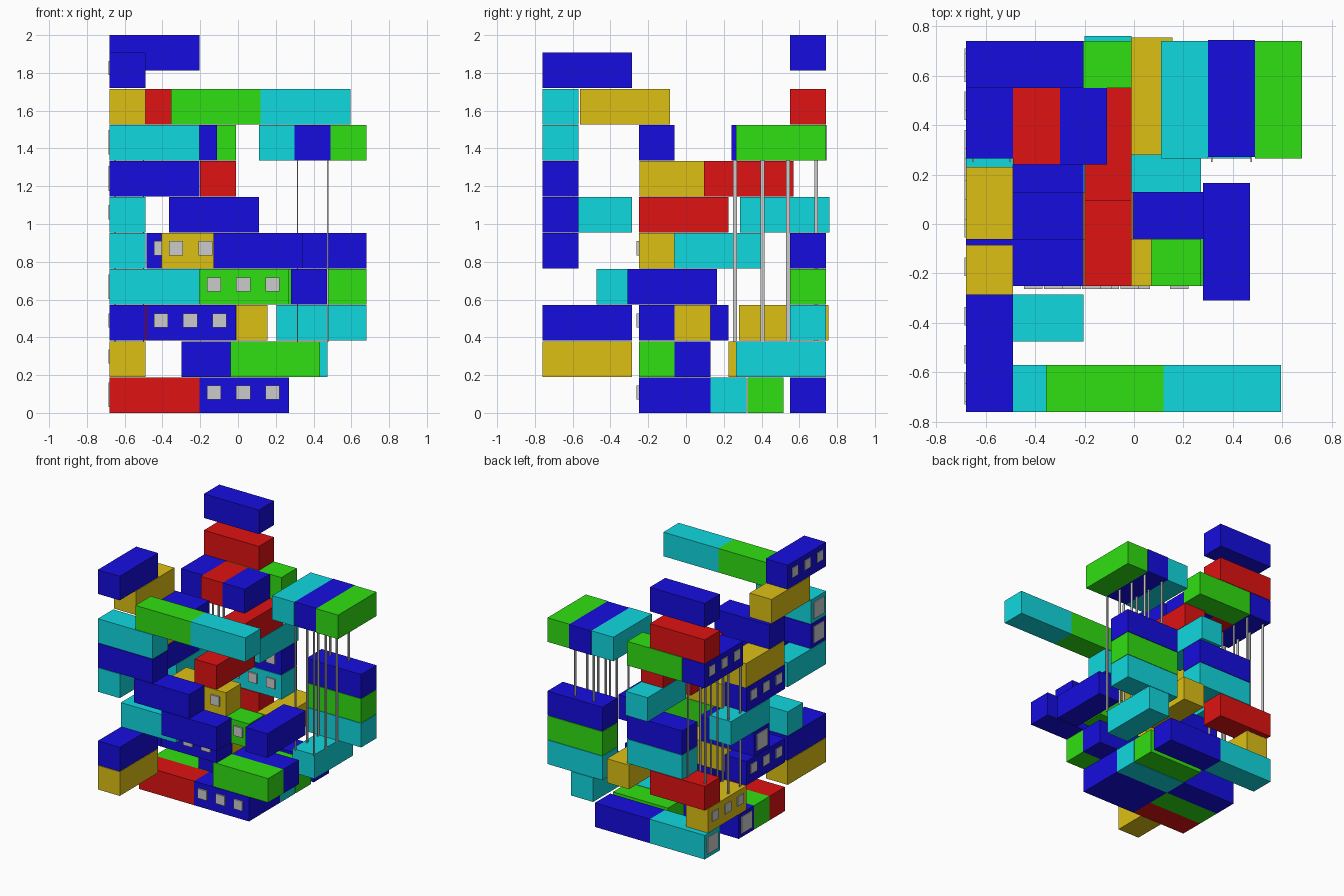
import bpy

if "Cube" in bpy.data.objects:
    bpy.data.objects.remove(bpy.data.objects["Cube"])

W, L, H, PITCH = 0.19, 0.475, 0.188, 0.191   # module width, length, height, storey pitch

COLOURS = {
    "blue": (0.008, 0.004, 0.74, 1), "cyan": (0.005, 0.69, 0.74, 1),
    "red": (0.74, 0.006, 0.006, 1), "green": (0.03, 0.74, 0.006, 1),
    "gold": (0.73, 0.53, 0.007, 1),
}
mats = {}
for cname, rgba in COLOURS.items():
    mats[cname] = bpy.data.materials.new(cname)
    mats[cname].diffuse_color = rgba


def box(name, lo, hi, colour=None):
    bpy.ops.mesh.primitive_cube_add(size=1, location=[(a + b) / 2 for a, b in zip(lo, hi)])
    ob = bpy.context.object
    ob.name = name
    ob.scale = [b - a for a, b in zip(lo, hi)]
    bpy.ops.object.transform_apply(location=False, rotation=False, scale=True)
    if colour:
        ob.data.materials.append(mats[colour])
    return ob


def module(z, axis, colour, x, y, windows="", length=L):
    """One container; windows: F = three on front, S = three on left side, E = one on left end."""
    sx, sy = (length, W) if axis == "x" else (W, length)
    box(f"{colour}_module", (x, y, z), (x + sx, y + sy, z + H), colour)
    for i in range(3):
        o = 0.04 + 0.155 * i
        if "F" in windows:
            box("front_window", (x + o, y - 0.012, z + 0.07), (x + o + 0.075, y + 0.01, z + 0.145))
        if "S" in windows:
            box("side_window", (x - 0.006, y + o, z + 0.07), (x + 0.01, y + o + 0.075, z + 0.145))
    if "E" in windows:
        box("end_window", (x - 0.006, y + 0.03, z + 0.03), (x + 0.01, y + 0.16, z + 0.16))


def storey(n, *modules):
    for m in modules:
        module(n * PITCH, *m)


# ground storey: two columns of parallel modules
storey(0,
       ("x", "red", -0.68, -0.25), ("x", "green", -0.68, -0.06),
       ("x", "blue", -0.68, 0.13, "E"), ("x", "cyan", -0.68, 0.55, "E"),
       ("x", "blue", -0.205, -0.25, "F"), ("x", "blue", -0.205, -0.06),
       ("x", "cyan", -0.205, 0.13), ("x", "green", -0.205, 0.325),
       ("x", "blue", -0.205, 0.55))
storey(1,
       ("y", "gold", -0.68, -0.76), ("x", "green", -0.04, -0.25),
       ("x", "blue", -0.30, -0.06, "", 0.735),
       ("y", "gold", -0.68, 0.225, "S"), ("y", "cyan", 0.285, 0.265))
storey(2,
       ("y", "blue", -0.68, -0.76), ("y", "blue", -0.68, -0.25, "S"),
       ("x", "blue", -0.485, -0.25, "F"), ("x", "gold", -0.48, -0.06),
       ("y", "gold", -0.035, 0.28), ("x", "red", -0.68, 0.55),
       ("x", "cyan", 0.205, 0.55))
storey(3,
       ("x", "cyan", -0.68, -0.475), ("x", "blue", -0.68, -0.06, "E"),
       ("x", "green", -0.205, -0.25, "F"), ("y", "blue", 0.28, -0.31),
       ("x", "cyan", -0.485, 0.55, "F"), ("x", "green", 0.205, 0.55))
storey(4,
       ("y", "cyan", -0.68, -0.06), ("x", "gold", -0.405, -0.25, "F"),
       ("x", "blue", -0.13, -0.76), ("x", "blue", -0.485, 0.55, "F"),
       ("x", "blue", 0.205, 0.55))
storey(5,
       ("y", "cyan", -0.68, -0.76), ("x", "blue", -0.365, -0.76),
       ("y", "blue", -0.68, -0.25, "S"), ("y", "red", -0.20, -0.25),
       ("y", "cyan", -0.20, 0.285))
storey(6,
       ("x", "blue", -0.68, -0.76, "E"), ("y", "gold", -0.68, -0.245),
       ("y", "red", -0.20, 0.095))
storey(7,
       ("x", "cyan", -0.68, -0.76, "E"), ("x", "blue", -0.68, -0.25),
       ("y", "blue", -0.68, 0.265, "S"), ("x", "green", -0.485, 0.55),
       ("y", "red", -0.49, 0.24, "", 0.31), ("y", "blue", -0.30, 0.24, "", 0.31),
       ("y", "cyan", 0.11, 0.265), ("y", "blue", 0.30, 0.27),
       ("y", "green", 0.49, 0.265))
storey(8,
       ("y", "gold", -0.68, -0.56), ("x", "green", -0.355, -0.76),
       ("x", "cyan", 0.12, -0.76), ("x", "red", -0.68, 0.55))
storey(9, ("y", "blue", -0.68, -0.76, "S"))
module(2.0 - H, "x", "blue", -0.68, 0.55)   # floating top module

# slender flat columns under the two raised groups
for x in (-0.65, -0.50, 0.315, 0.475):
    for y in (0.26, 0.405, 0.54, 0.69):
        box("support_column", (x - 0.003, y - 0.01, 0.375), (x + 0.003, y + 0.01, 1.34))

for m in bpy.data.materials:
    if m.users and not m.is_grease_pencil:
        m.use_nodes = True
        m.node_tree.nodes["Principled BSDF"].inputs["Base Color"].default_value = m.diffuse_color
